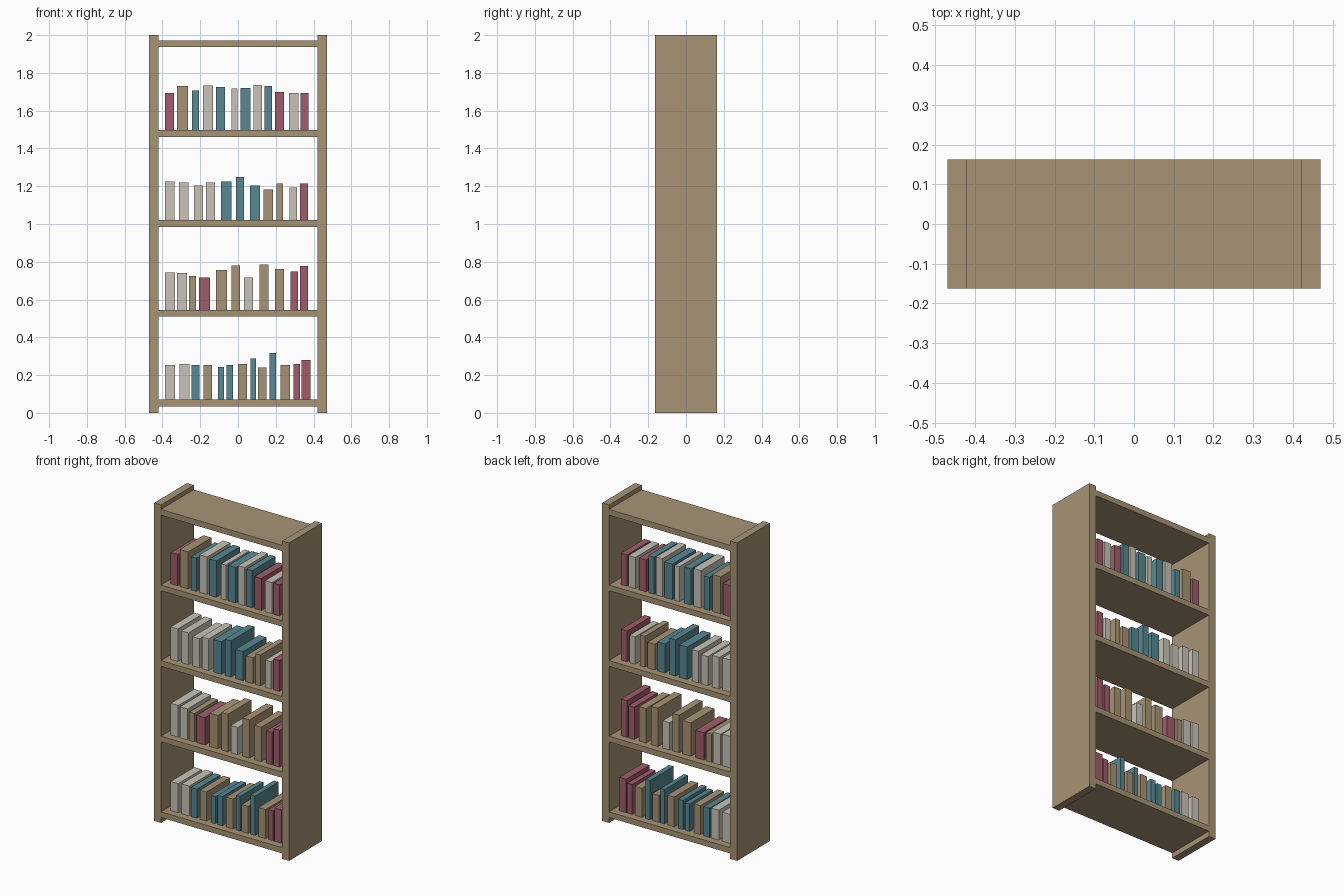
import bpy

cube = bpy.data.objects.get("Cube")
if cube:
    bpy.data.objects.remove(cube, do_unlink=True)


def make_material(name, rgb):
    mat = bpy.data.materials.new(name)
    mat.use_nodes = True
    colour = (*rgb, 1.0)
    mat.diffuse_color = colour
    mat.node_tree.nodes["Principled BSDF"].inputs["Base Color"].default_value = colour
    return mat


wood = make_material("tan wood", (0.39, 0.296, 0.181))
cream = make_material("cream cover", (0.578, 0.552, 0.479))
teal = make_material("teal cover", (0.098, 0.242, 0.287))
red = make_material("dusty red cover", (0.352, 0.107, 0.144))
COVERS = {"w": wood, "c": cream, "t": teal, "r": red}


def add_box(name, low, high, mat):
    """Box spanning two opposite corners."""
    centre = [(a + b) / 2 for a, b in zip(low, high)]
    bpy.ops.mesh.primitive_cube_add(size=1, location=centre)
    obj = bpy.context.object
    obj.name = name
    for vert in obj.data.vertices:
        vert.co = [c * (b - a) for c, a, b in zip(vert.co, low, high)]
    obj.data.materials.append(mat)
    return obj


HALF_WIDTH, INNER, HALF_DEPTH, HEIGHT = 0.47, 0.422, 0.163, 2.0
SHELF_THICKNESS = 0.036

# Side panels
add_box("left_side_panel", (INNER, -HALF_DEPTH, 0), (HALF_WIDTH, HALF_DEPTH, HEIGHT), wood)
add_box("right_side_panel", (-HALF_WIDTH, -HALF_DEPTH, 0), (-INNER, HALF_DEPTH, HEIGHT), wood)

# Evenly spaced shelves, bottom to top
shelf_tops = [0.07 + 0.4755 * i for i in range(5)]
for i, top in enumerate(shelf_tops):
    add_box(f"shelf_{i + 1}", (-INNER, -HALF_DEPTH, top - SHELF_THICKNESS),
            (INNER, HALF_DEPTH, top), wood)

# Books per shelf: cover letters, then (gap before, width, height) in thousandths
ROWS = [
    ("cctwttwtwtwrr", [
        (0, 53, 183), (24, 53, 188), (11, 42, 183), (21, 45, 183), (32, 32, 172),
        (13, 34, 183), (27, 48, 188), (19, 29, 217), (11, 45, 170), (16, 32, 247),
        (24, 50, 183), (19, 34, 188), (8, 48, 210)]),
    ("ccwrwwcwwrr", [
        (0, 53, 199), (11, 53, 194), (11, 37, 178), (16, 58, 172), (32, 58, 210),
        (24, 45, 236), (21, 48, 172), (34, 48, 241), (34, 48, 217), (34, 40, 204),
        (11, 42, 231)]),
    ("cccctttwwcr", [
        (0, 50, 204), (24, 50, 199), (29, 48, 183), (16, 48, 199), (32, 56, 204),
        (24, 42, 228), (32, 53, 183), (18, 50, 162), (18, 35, 194), (34, 40, 172),
        (16, 42, 194)]),
    ("rwtctctctrcr", [
        (0, 48, 196), (16, 58, 233), (21, 37, 209), (21, 53, 236), (16, 48, 228),
        (34, 32, 220), (16, 53, 223), (16, 45, 239), (13, 40, 233), (16, 48, 201),
        (27, 48, 196), (11, 42, 196)]),
]
BOOK_FRONT, BOOK_BACK, FIRST_BOOK = -0.117, 0.117, -0.387

for row, (letters, books) in enumerate(ROWS):
    x, base = FIRST_BOOK, shelf_tops[row]
    for n, (letter, (gap, width, height)) in enumerate(zip(letters, books)):
        x += gap / 1000
        add_box(f"book_shelf_{row + 1}_{n + 1}", (x, BOOK_FRONT, base),
                (x + width / 1000, BOOK_BACK, base + height / 1000), COVERS[letter])
        x += width / 1000
